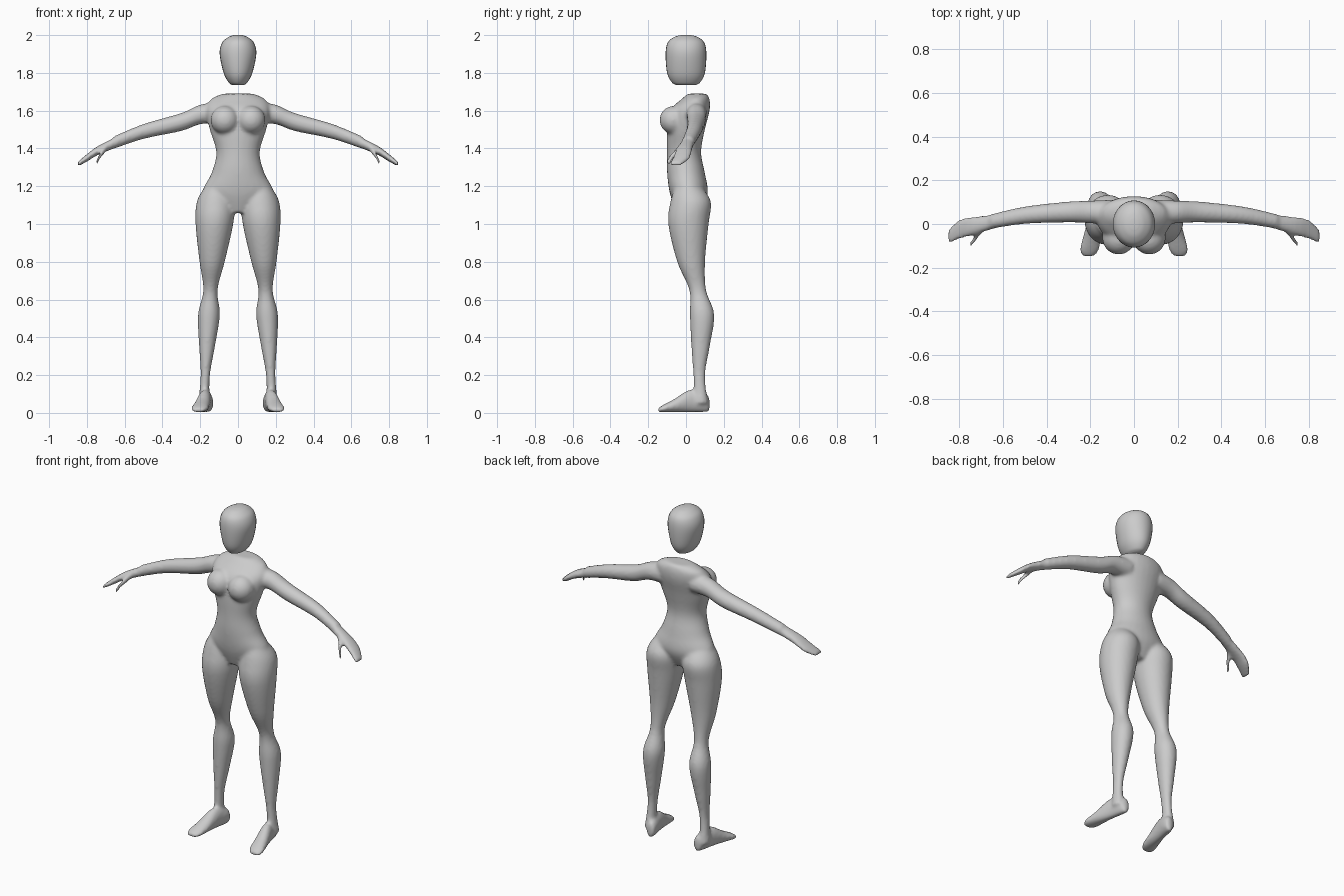
import bpy, bmesh, math
from mathutils import Vector, Matrix

default_cube = bpy.data.objects.get("Cube")
if default_cube:
    bpy.data.objects.remove(default_cube, do_unlink=True)

SIDES, STEPS = 28, 5
X_AXIS, Y_AXIS, Z_AXIS = Matrix.Identity(3)

grey = bpy.data.materials.new("plain grey")
grey.use_nodes = True
grey.diffuse_color = (.6, .6, .6, 1)
grey.node_tree.nodes["Principled BSDF"].inputs["Base Color"].default_value = grey.diffuse_color


def smooth_path(rows):
    """Pass a smooth curve through rows of any length."""
    points = [Vector(row) for row in rows]
    padded = [points[0], *points, points[-1]]
    path = []
    for before, start, end, after in zip(padded, padded[1:], padded[2:], padded[3:]):
        leave, arrive = (end - before) / 2, (after - start) / 2
        for step in range(STEPS):
            t = step / STEPS
            ease = t * t * (3 - 2 * t)
            path.append(start.lerp(end, ease)
                        + leave * t * (1 - t) ** 2
                        - arrive * t * t * (1 - t))
    return path + [points[-1]]


def loft(bm, rows, section, across, along, side=1):
    """Closed tube of ellipses; section turns a row into centre and two radii."""
    rings = []
    for row in smooth_path(rows):
        centre, wide, deep = section(*row)
        ring = []
        for index in range(SIDES):
            angle = math.tau * index / SIDES
            point = (Vector(centre) + across * wide * math.cos(angle)
                     + along * deep * math.sin(angle))
            point.x *= side
            ring.append(bm.verts.new(point))
        rings.append(ring)
    faces = [bm.faces.new(rings[0]), bm.faces.new(rings[-1])]
    for low, high in zip(rings, rings[1:]):
        for index in range(SIDES):
            faces.append(bm.faces.new((low[index - 1], low[index], high[index], high[index - 1])))
    bmesh.ops.recalc_face_normals(bm, faces=faces)


def make_object(name, bm):
    mesh = bpy.data.meshes.new(name)
    bm.to_mesh(mesh)
    bm.free()
    mesh.materials.append(grey)
    mesh.shade_smooth()
    obj = bpy.data.objects.new(name, mesh)
    bpy.context.collection.objects.link(obj)
    return obj


# Section rules: each limb follows a simple line, width and taper
def trunk_section(z, y, wide, deep):
    return (0, y, z), wide, deep


def leg_section(z, y, radius):
    return (.185 - .06 * z, y, z), radius, radius + .007


def foot_section(y, wide, tall):
    return (.18 - .2 * y, y, tall + .003), wide, tall


def arm_section(x, y, z):
    radius = .06 - .04 * x
    return (x, y, z), radius, radius


def hand_section(x, y, z, wide, thick):
    return (x, y, z), wide, thick


def thumb_section(x, y, z):
    return (x, y, z), .016, .018


def head_section(z, wide, deep):
    return (0, 0, z), wide, deep


torso = [(1.06, .01, .07, .06), (1.16, .015, .185, .1), (1.27, 0, .14, .1),
         (1.38, -.01, .115, .09), (1.5, 0, .15, .1), (1.6, .02, .17, .105),
         (1.66, .05, .145, .075), (1.69, .06, .08, .05)]
leg = [(1.2, .01, .06), (1.12, .025, .1), (1, .013, .1), (.8, .027, .067),
       (.65, .062, .038), (.52, .085, .058), (.35, .077, .042),
       (.2, .07, .025), (.05, .08, .03)]
foot = [(.125, .018, .04), (.1, .03, .05), (.02, .035, .06),
        (-.06, .042, .036), (-.12, .045, .02), (-.15, .025, .01)]
arm = [(.1, .055, 1.59), (.2, .055, 1.58), (.3, .055, 1.54),
       (.5, .04, 1.49), (.66, .01, 1.43)]
hand = [(.64, .01, 1.435, .032, .03), (.74, -.01, 1.39, .043, .024),
        (.8, -.025, 1.35, .046, .02), (.85, -.058, 1.315, .034, .012)]
thumb = [(.69, -.02, 1.41), (.73, -.07, 1.36), (.75, -.095, 1.325)]
head = [(1.735, .03, .05), (1.75, .05, .075), (1.8, .076, .1), (1.9, .097, .108),
        (1.96, .084, .097), (1.99, .05, .062), (2, .02, .025)]

# Body: overlapping volumes fused into one smooth skin
bm = bmesh.new()
loft(bm, torso, trunk_section, X_AXIS, Y_AXIS)
for side in (1, -1):
    loft(bm, leg, leg_section, X_AXIS, Y_AXIS, side)
    loft(bm, foot, foot_section, X_AXIS, Z_AXIS, side)
    loft(bm, arm, arm_section, Y_AXIS, Z_AXIS, side)
    loft(bm, hand, hand_section, Y_AXIS, Z_AXIS, side)
    loft(bm, thumb, thumb_section, Y_AXIS, Z_AXIS, side)
    bust = Matrix.Translation((.07 * side, -.065, 1.55)) @ Matrix.Scale(.075, 4)
    bmesh.ops.create_uvsphere(bm, u_segments=SIDES, v_segments=SIDES, radius=1, matrix=bust)
body = make_object("body", bm)
fuse = body.modifiers.new("fuse", "REMESH")
fuse.mode = "VOXEL"
fuse.voxel_size = .009
fuse.use_smooth_shade = True
soften = body.modifiers.new("soften", "SMOOTH")
soften.iterations = 10

# Head: a separate floating egg shape
bm = bmesh.new()
loft(bm, head, head_section, X_AXIS, Y_AXIS)
make_object("head", bm)
